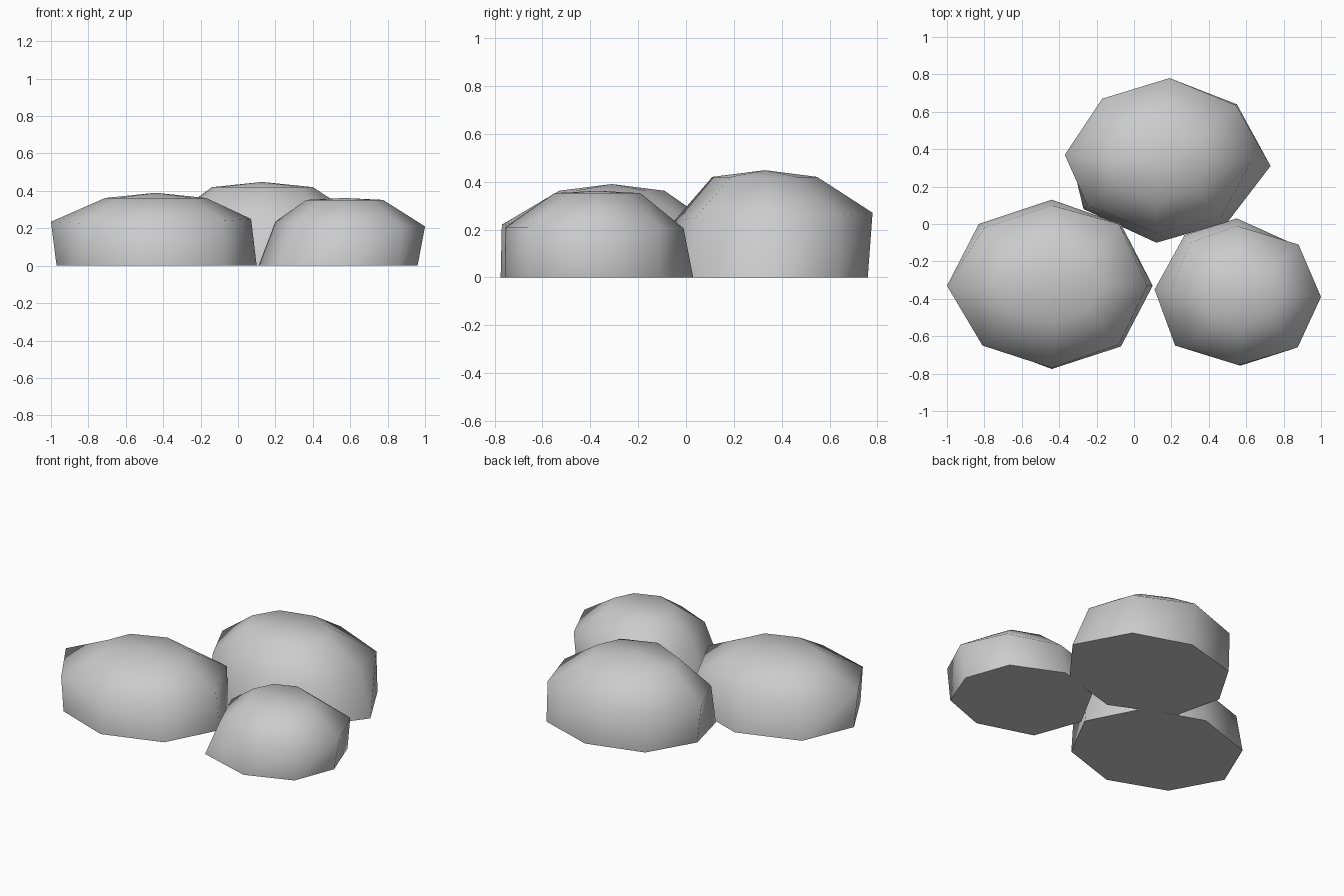
import bpy, bmesh, math

if "Cube" in bpy.data.objects:
    bpy.data.objects.remove(bpy.data.objects["Cube"])

stone = bpy.data.materials.new("stone grey")
stone.diffuse_color = (0.6, 0.6, 0.6, 1)
stone.use_nodes = True
stone.node_tree.nodes["Principled BSDF"].inputs["Base Color"].default_value = stone.diffuse_color


def boulder(name, base, mid, mid_z, centre, radius, upper_z, top_z):
    """Eight-sided lump: flat base ring, shoulder ring, upper ring, top point."""
    bm = bmesh.new()
    cx, cy = centre
    upper = []
    for x, y in mid:                      # upper ring follows the shoulder directions
        a = math.atan2(y - cy, x - cx)
        upper.append((cx + radius[0] * math.cos(a), cy + radius[1] * math.sin(a)))
    rings = [[bm.verts.new((x, y, 0)) for x, y in base],
             [bm.verts.new((x, y, z)) for (x, y), z in zip(mid, mid_z)],
             [bm.verts.new((x, y, upper_z)) for x, y in upper]]
    n = len(base)
    top = bm.verts.new((cx, cy, top_z))
    for lo, hi in zip(rings, rings[1:]):
        for i in range(n):
            j = (i + 1) % n
            bm.faces.new((lo[i], lo[j], hi[j], hi[i]))
    for i in range(n):
        bm.faces.new((rings[2][i], rings[2][(i + 1) % n], top))
    bm.faces.new(rings[0][::-1])
    bmesh.ops.recalc_face_normals(bm, faces=bm.faces)
    # smooth body, crisp flat underside
    for f in bm.faces:
        f.smooth = f.normal.z > -0.9
    for e in bm.edges:
        e.smooth = not all(v.co.z < 0.001 for v in e.verts)
    me = bpy.data.meshes.new(name)
    bm.to_mesh(me)
    bm.free()
    me.materials.append(stone)
    ob = bpy.data.objects.new(name, me)
    bpy.context.collection.objects.link(ob)


# Rings run counter-clockwise from the right-hand (+x) point
boulder("left_boulder",
        [(.10, -.33), (-.07, 0), (-.44, .13), (-.83, 0), (-.97, -.33), (-.80, -.64), (-.44, -.775), (-.07, -.655)],
        [(.07, -.33), (-.08, 0), (-.44, .10), (-.80, -.02), (-1, -.33), (-.81, -.65), (-.44, -.77), (-.08, -.645)],
        [.25, .24, .23, .23, .235, .225, .22, .24],
        (-.44, -.31), (.27, .22), .362, .39)

boulder("right_boulder",
        [(.96, -.39), (.86, -.11), (.55, .03), (.27, -.06), (.11, -.35), (.22, -.65), (.57, -.757), (.86, -.65)],
        [(1, -.39), (.88, -.11), (.55, -.01), (.30, -.10), (.20, -.35), (.31, -.635), (.56, -.755), (.875, -.66)],
        [.21, .205, .205, .22, .235, .22, .21, .21],
        (.57, -.37), (.205, .18), .352, .362)

boulder("back_boulder",
        [(.73, .31), (.55, .64), (.19, .76), (-.17, .66), (-.34, .37), (-.27, .08), (.12, -.10), (.50, .01)],
        [(.63, .34), (.545, .635), (.19, .78), (-.17, .67), (-.37, .37), (-.25, .10), (.12, -.05), (.47, .04)],
        [.27, .26, .27, .25, .25, .24, .235, .25],
        (.13, .33), (.27, .22), .42, .448)
